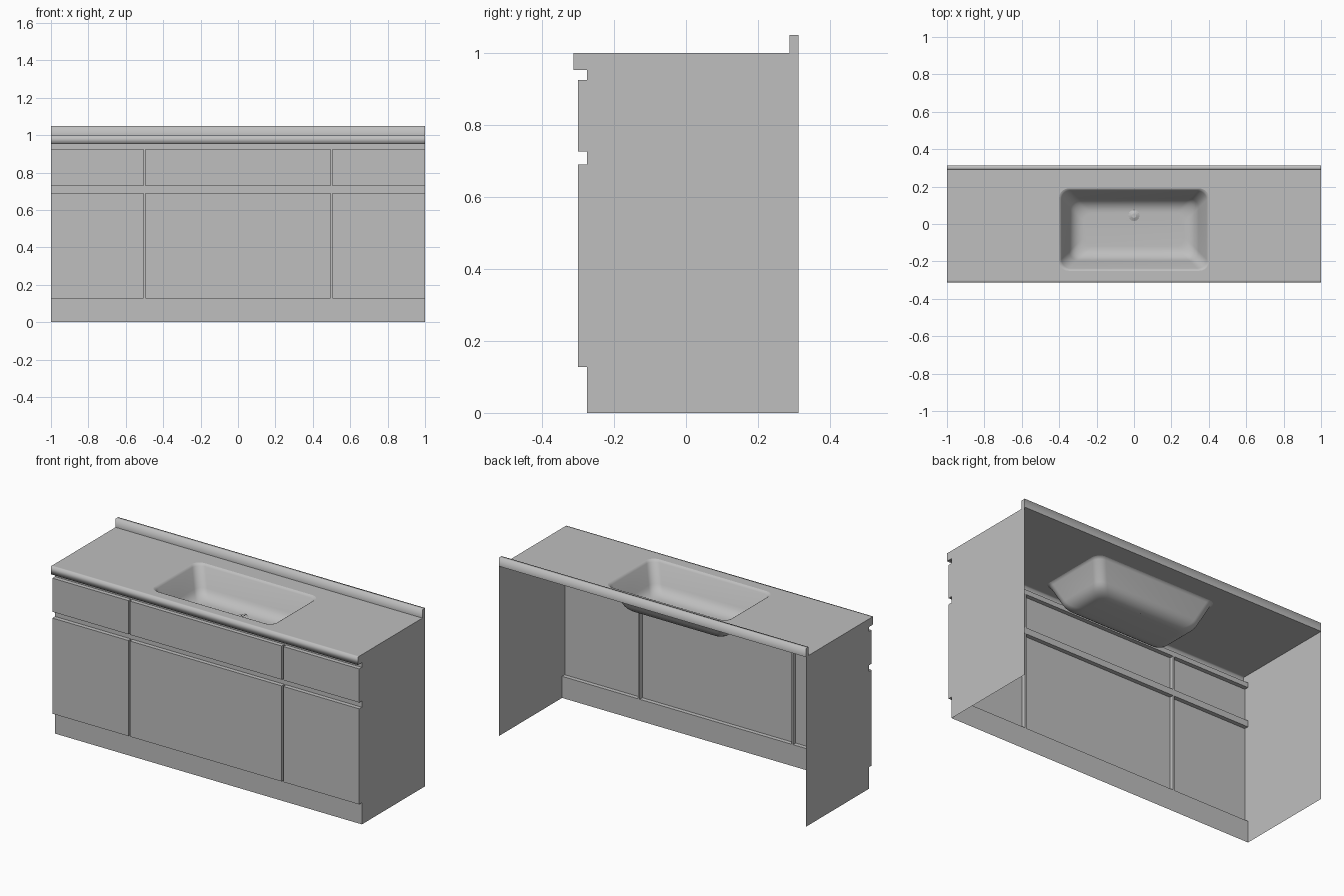
import bpy, bmesh, math
from mathutils import Vector

cube = bpy.data.objects.get("Cube")
if cube:
    bpy.data.objects.remove(cube, do_unlink=True)

GREY = (0.52, 0.52, 0.52, 1)
mat = bpy.data.materials.new("plain grey")
mat.use_nodes = True
mat.diffuse_color = GREY
mat.node_tree.nodes["Principled BSDF"].inputs["Base Color"].default_value = GREY

# Depths and heights shared by the parts
BODY, DOOR, LIP, SPLASH, BACK = -0.275, -0.3, -0.313, 0.288, 0.313
KICK, DOOR_TOP, DRAWER_LOW, DRAWER_TOP = 0.127, 0.69, 0.727, 0.925
SLAB, TOP, SPLASH_TOP = 0.953, 1.0, 1.05
GAP = 0.005


def finish(name, bm, smooth=None):
    mesh = bpy.data.meshes.new(name)
    bm.to_mesh(mesh)
    bm.free()
    mesh.materials.append(mat)
    obj = bpy.data.objects.new(name, mesh)
    bpy.context.collection.objects.link(obj)
    if smooth:
        bpy.ops.object.select_all(action='DESELECT')
        obj.select_set(True)
        bpy.context.view_layer.objects.active = obj
        bpy.ops.object.shade_smooth_by_angle(angle=math.radians(smooth))
    return obj


def face(bm, points):
    return bm.faces.new([bm.verts.new(p) for p in points])


def strip(bm, profile, x0=-1, x1=1):
    """Sweep an open (y, z) profile along x."""
    left = [bm.verts.new((x0, y, z)) for y, z in profile]
    right = [bm.verts.new((x1, y, z)) for y, z in profile]
    for i in range(len(profile) - 1):
        bm.faces.new((left[i], right[i], right[i + 1], left[i + 1]))


def rounded_rect(bm, inset, z, radius, steps=8):
    """Ring of vertices around the basin outline."""
    hx, hy, cy = 0.4 - inset, 0.22 - inset, -0.03
    ring = []
    for k, (sx, sy) in enumerate(((1, 1), (-1, 1), (-1, -1), (1, -1))):
        for i in range(steps + 1):
            a = math.pi / 2 * (k + i / steps)
            ring.append(bm.verts.new((sx * (hx - radius) + radius * math.cos(a),
                                      cy + sy * (hy - radius) + radius * math.sin(a), z)))
    return ring


# Side panels with the notched outline
outline = [(BODY, 0), (BACK, 0), (BACK, SPLASH_TOP), (SPLASH, SPLASH_TOP), (SPLASH, TOP),
           (LIP, TOP), (LIP, SLAB), (BODY, SLAB), (BODY, DRAWER_TOP), (DOOR, DRAWER_TOP),
           (DOOR, DRAWER_LOW), (BODY, DRAWER_LOW), (BODY, DOOR_TOP), (DOOR, DOOR_TOP),
           (DOOR, KICK), (BODY, KICK)]
for name, x in (("left_side", 1), ("right_side", -1)):
    bm = bmesh.new()
    face(bm, [(x, y, z) for y, z in outline[::x]])
    finish(name, bm)

# Kick board and the recessed rails between the fronts
for name, z0, z1 in (("kick_board", 0, KICK), ("middle_rail", DOOR_TOP, DRAWER_LOW),
                     ("top_rail", DRAWER_TOP, SLAB)):
    bm = bmesh.new()
    strip(bm, [(BODY, z0), (BODY, z1)])
    finish(name, bm)

# Door and drawer fronts, open at the back, with recessed grooves between
columns = (("right", -1, -0.5 - GAP), ("middle", -0.5 + GAP, 0.5 - GAP), ("left", 0.5 + GAP, 1))
for row, z0, z1 in (("door", KICK, DOOR_TOP), ("drawer", DRAWER_LOW, DRAWER_TOP)):
    for side, x0, x1 in columns:
        bm = bmesh.new()
        strip(bm, [(BODY, z0), (DOOR, z0), (DOOR, z1), (BODY, z1)], x0, x1)
        if x0 > -1:
            face(bm, [(x0, BODY, z0), (x0, DOOR, z0), (x0, DOOR, z1), (x0, BODY, z1)])
        if x1 < 1:
            face(bm, [(x1, BODY, z1), (x1, DOOR, z1), (x1, DOOR, z0), (x1, BODY, z0)])
        finish(side + "_" + row, bm)
    for side, x in (("right", -0.5), ("left", 0.5)):
        bm = bmesh.new()
        strip(bm, [(BODY, z0), (BODY, z1)], x - GAP, x + GAP)
        finish(side + "_" + row + "_groove", bm)

# Worktop edge and backsplash
bm = bmesh.new()
strip(bm, [(BODY, SLAB), (LIP, SLAB), (LIP, TOP), (DOOR, TOP)])
finish("worktop_edge", bm, 100)
bm = bmesh.new()
strip(bm, [(SPLASH, TOP), (SPLASH, SPLASH_TOP), (BACK, SPLASH_TOP), (BACK, TOP)])
finish("backsplash", bm, 100)

# Worktop surface with the basin opening
bm = bmesh.new()
rim = rounded_rect(bm, 0, TOP, 0.05)
corners = [bm.verts.new((x, y, TOP)) for x, y in ((1, BACK), (-1, BACK), (-1, DOOR), (1, DOOR))]
per = len(rim) // 4
for k in range(4):
    arc = rim[k * per:(k + 1) * per]
    for a, b in zip(arc, arc[1:]):
        bm.faces.new((corners[k], b, a))
    n = (k + 1) % 4
    bm.faces.new((corners[k], corners[n], rim[n * per], arc[-1]))
bmesh.ops.recalc_face_normals(bm, faces=bm.faces)
if sum((f.normal for f in bm.faces), Vector()).z < 0:
    bmesh.ops.reverse_faces(bm, faces=bm.faces)
finish("worktop", bm)

# Basin lofted from rounded rings: rolled rim, sloping wall, wide floor fillet
bm = bmesh.new()
rings = [rounded_rect(bm, 0, TOP, 0.05), rounded_rect(bm, 0.006, TOP - 0.003, 0.05),
         rounded_rect(bm, 0.012, TOP - 0.012, 0.05)]
for i in range(7):
    a = math.radians(20 + 70 * i / 6)
    rings.append(rounded_rect(bm, 0.13 - 0.08 * math.cos(a), 0.915 - 0.08 * math.sin(a), 0.05))
for r0, r1 in zip(rings, rings[1:]):
    for i in range(len(r0)):
        j = (i + 1) % len(r0)
        bm.faces.new((r0[i], r0[j], r1[j], r1[i]))
bm.faces.new(rings[-1])
finish("basin", bm, 60)

# Faceted drain
bm = bmesh.new()
bmesh.ops.create_cone(bm, cap_ends=False, segments=12, radius1=0.03, radius2=0.012, depth=0.008)
bmesh.ops.create_circle(bm, cap_ends=True, segments=12, radius=0.012)
bmesh.ops.translate(bm, verts=bm.verts, vec=(0, 0.045, 0.84))
finish("drain", bm)
